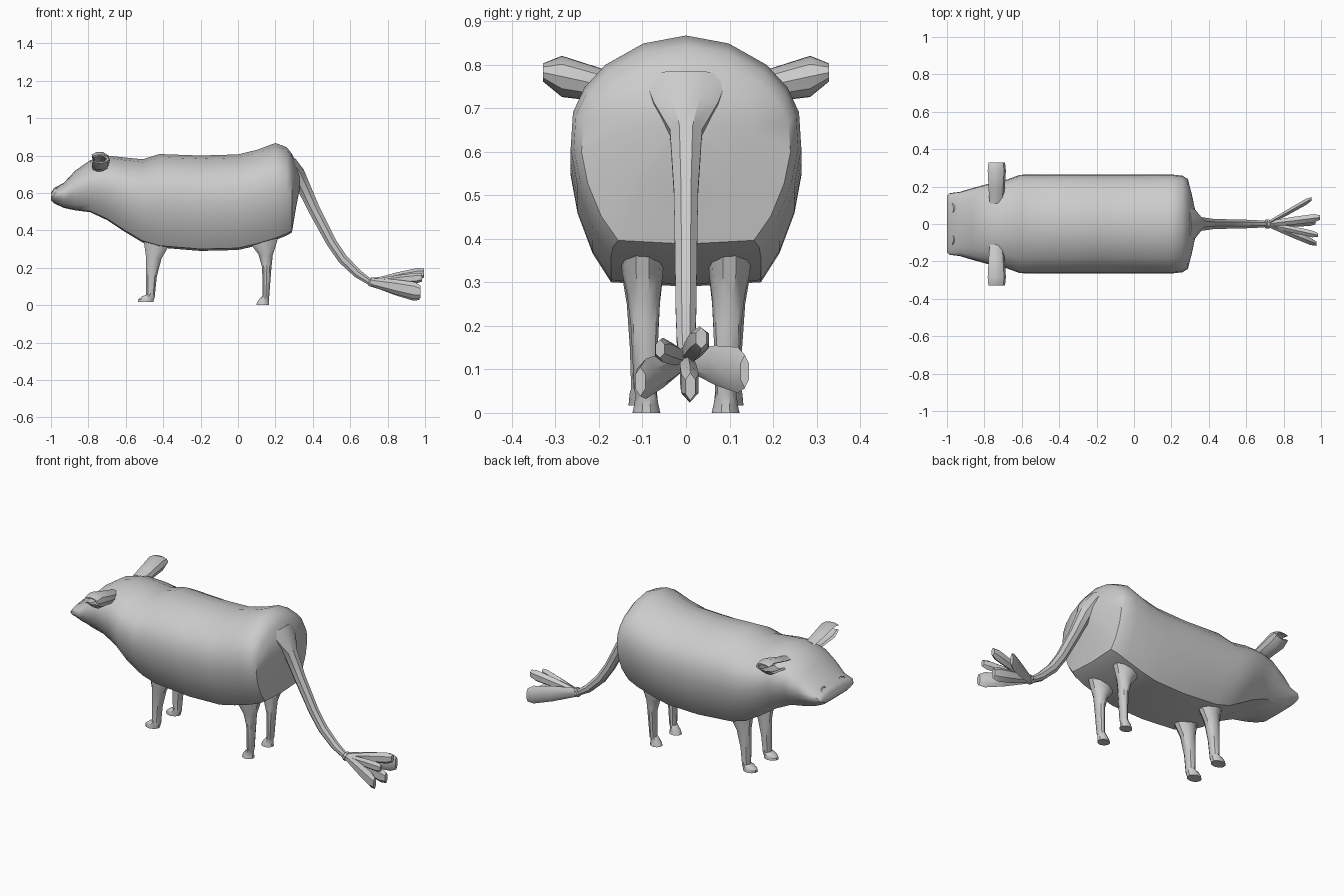
import bpy, bmesh, math
from mathutils import Vector


def loft(name, rings, angle=35):
    """Skin a list of equal-length closed rings and cap both ends."""
    bm = bmesh.new()
    vr = [[bm.verts.new(p) for p in r] for r in rings]
    n = len(vr[0])
    for a, b in zip(vr, vr[1:]):
        for i in range(n):
            j = (i + 1) % n
            bm.faces.new((a[i], a[j], b[j], b[i]))
    bm.faces.new(vr[0])
    bm.faces.new(vr[-1])
    bmesh.ops.recalc_face_normals(bm, faces=bm.faces[:])
    me = bpy.data.meshes.new(name)
    bm.to_mesh(me)
    bm.free()
    ob = bpy.data.objects.new(name, me)
    bpy.context.collection.objects.link(ob)
    bpy.ops.object.select_all(action='DESELECT')
    ob.select_set(True)
    bpy.context.view_layer.objects.active = ob
    bpy.ops.object.shade_smooth_by_angle(angle=math.radians(angle))
    return ob


def ellipse(c, u, v, n):
    """Ring around c with half-axis vectors u and v."""
    return [Vector(c) + Vector(u) * math.cos(t) + Vector(v) * math.sin(t)
            for t in (2 * math.pi * (i + 0.5) / n for i in range(n))]


# Body and head: one half section swept through (x, top, bottom, half width)
half = [(0.37, 0.965), (0.70, 0.87), (0.88, 0.77), (0.98, 0.66),
        (1.0, 0.50), (0.94, 0.33), (0.81, 0.15), (0.65, 0.02)]
section = [(0, 1)] + half + [(0, 0)] + [(-y, z) for y, z in reversed(half)]
stations = [
    (-1.0, 0.60, 0.56, 0.15), (-0.985, 0.625, 0.545, 0.165),
    (-0.93, 0.655, 0.52, 0.172), (-0.87, 0.72, 0.507, 0.19),
    (-0.79, 0.775, 0.497, 0.212), (-0.70, 0.80, 0.455, 0.23),
    (-0.61, 0.79, 0.395, 0.263), (-0.51, 0.78, 0.335, 0.265),
    (-0.42, 0.808, 0.308, 0.265), (-0.20, 0.80, 0.29, 0.265),
    (0.0, 0.806, 0.295, 0.265), (0.10, 0.83, 0.318, 0.265),
    (0.20, 0.867, 0.348, 0.265), (0.26, 0.845, 0.372, 0.258),
    (0.288, 0.81, 0.388, 0.24), (0.31, 0.765, 0.52, 0.155),
    (0.33, 0.71, 0.62, 0.06)]
loft("body", [[Vector((x, y * w, b + z * (t - b))) for y, z in section]
              for x, t, b, w in stations], 40)

# Tail: flared root thinning down to a small knot, (x, z, thickness, half width)
path = [(0.275, 0.765, 0.04, 0.105), (0.315, 0.705, 0.045, 0.08),
        (0.345, 0.645, 0.04, 0.04), (0.41, 0.505, 0.034, 0.03),
        (0.50, 0.335, 0.03, 0.027), (0.56, 0.247, 0.029, 0.026),
        (0.64, 0.168, 0.025, 0.023), (0.70, 0.128, 0.019, 0.018),
        (0.707, 0.126, 0.027, 0.025), (0.72, 0.122, 0.027, 0.025)]
rings = []
for i, (x, z, th, w) in enumerate(path):
    a, b = path[max(i - 1, 0)], path[min(i + 1, len(path) - 1)]
    t = Vector((b[0] - a[0], 0, b[1] - a[1])).normalized()
    rings.append(ellipse((x, 0, z), (0, w, 0), (-t.z * th, 0, t.x * th), 8))
loft("tail", rings)

# Tail tuft: splayed flat strands, (tip x, y, z, half width, half height)
tips = [(0.95, 0.135, 0.095, 0.018, 0.048), (0.995, 0.035, 0.172, 0.024, 0.03),
        (0.975, -0.105, 0.072, 0.022, 0.042), (0.985, -0.06, 0.147, 0.02, 0.026),
        (0.97, 0.01, 0.06, 0.022, 0.04)]
for k, (x, y, z, w, h) in enumerate(tips):
    root, tip = Vector((0.71, 0, 0.123)), Vector((x, y, z))
    spec = [(0.0, 0.7, 0.5), (0.5, 1.0, 0.95), (0.88, 1.05, 1.1), (1.0, 0.6, 0.8)]
    loft(f"tail_tuft_{k + 1}",
         [ellipse(root.lerp(tip, f), (0, w * a, 0), (0, 0, h * b), 6)
          for f, a, b in spec])

# Legs with hooves: (z, centre x, centre y, radius x, radius y)
legs = {
    "front_leg": [(0.40, -0.435, 0.10, 0.085, 0.055), (0.315, -0.435, 0.10, 0.068, 0.047),
                  (0.25, -0.45, 0.098, 0.043, 0.038), (0.15, -0.463, 0.097, 0.030, 0.032),
                  (0.055, -0.468, 0.098, 0.025, 0.028), (0.048, -0.478, 0.098, 0.036, 0.031),
                  (0.03, -0.492, 0.098, 0.044, 0.033), (0.017, -0.494, 0.098, 0.043, 0.034)],
    "back_leg": [(0.42, 0.14, 0.10, 0.095, 0.055), (0.32, 0.138, 0.10, 0.068, 0.047),
                 (0.27, 0.148, 0.097, 0.04, 0.038), (0.20, 0.154, 0.095, 0.026, 0.032),
                 (0.05, 0.149, 0.093, 0.019, 0.026), (0.043, 0.144, 0.092, 0.023, 0.024),
                 (0.018, 0.134, 0.091, 0.032, 0.028), (0.0, 0.132, 0.091, 0.036, 0.032)]}
for name, prof in legs.items():
    for side, s in (("left", -1), ("right", 1)):
        loft(f"{name}_{side}",
             [ellipse((x, s * y, z), (rx, 0, 0), (0, s * ry, 0), 10)
              for z, x, y, rx, ry in prof])

# Ears: scooped C-shaped section opening forward, (y, centre z, radius x, radius z)
ear = [(0.11, 0.735, 0.038, 0.035), (0.18, 0.75, 0.044, 0.038),
       (0.285, 0.773, 0.05, 0.049), (0.328, 0.782, 0.046, 0.022)]
arc = [math.radians(-140 + 280 * i / 8) for i in range(9)]
for side, s in (("left", -1), ("right", 1)):
    rings = []
    for y, z, rx, rz in ear:
        ring = []
        for scale, angles in ((1.0, arc), (0.72, arc[::-1])):
            ring += [Vector((-0.74 + rx * scale * math.cos(t) * 1.1, s * y,
                             z + rz * scale * math.sin(t))) for t in angles]
        rings.append(ring)
    loft(f"ear_{side}", rings)

# Nostrils: round rims with a shallow dish, tilted up on the muzzle
n = Vector((-0.88, 0, 0.47))
up = Vector((0.47, 0, 0.88))
for side, s in (("left", -1), ("right", 1)):
    c = Vector((-0.977, s * 0.08, 0.602))
    loft(f"nostril_{side}",
         [ellipse(c + n * d, (0, r, 0), up * r * 0.95, 16)
          for d, r in ((-0.02, 0.038), (0.006, 0.038), (0.008, 0.033), (0.0, 0.029))])
